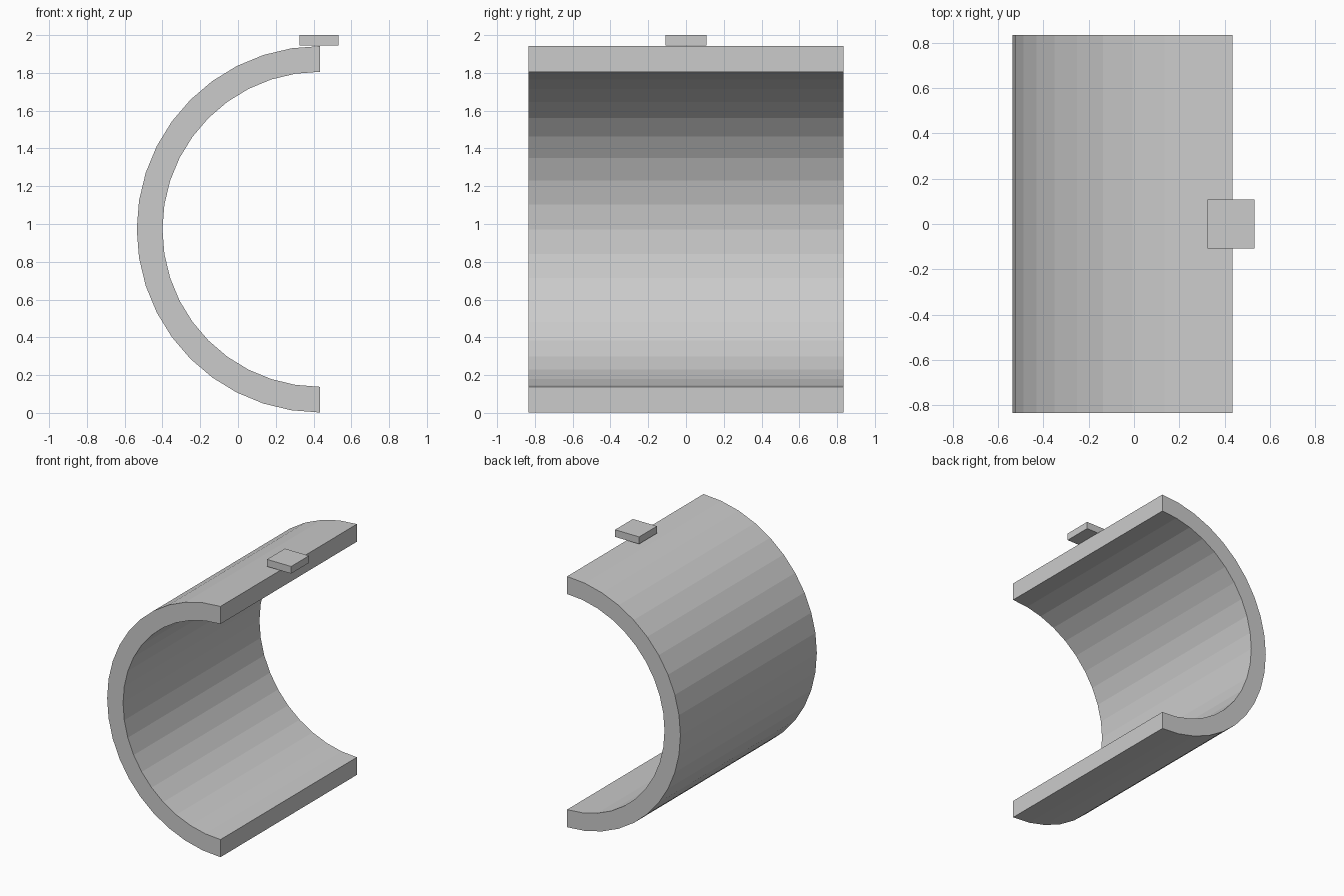
import bpy, bmesh
from math import sin, cos, pi

if "Cube" in bpy.data.objects:
    bpy.data.objects.remove(bpy.data.objects["Cube"])

CX, CZ = 0.434, 0.972          # axis of the half pipe
R_OUT, R_IN = 0.970, 0.834
HALF_LEN = 0.834
SEGMENTS = 20


def new_object(name, bm):
    bmesh.ops.recalc_face_normals(bm, faces=bm.faces)
    mesh = bpy.data.meshes.new(name)
    bm.to_mesh(mesh)
    bm.free()
    obj = bpy.data.objects.new(name, mesh)
    bpy.context.collection.objects.link(obj)
    return obj


# Half-pipe shell: a wall cross-section swept in flat steps from top to bottom
bm = bmesh.new()
rings = []
for i in range(SEGMENTS + 1):
    a = pi / 2 + pi * i / SEGMENTS
    corners = [(R_OUT, -HALF_LEN), (R_OUT, HALF_LEN), (R_IN, HALF_LEN), (R_IN, -HALF_LEN)]
    rings.append([bm.verts.new((CX + r * cos(a), y, CZ + r * sin(a))) for r, y in corners])
for a, b in zip(rings, rings[1:]):
    for k in range(4):
        n = (k + 1) % 4
        bm.faces.new((a[k], a[n], b[n], b[k]))
bm.faces.new(rings[0])
bm.faces.new(rings[-1])
new_object("half_pipe_shell", bm)

# Small latch plate resting on the top edge
bm = bmesh.new()
bmesh.ops.create_cube(bm, size=1)
z0, z1 = 1.945, 2.0
bmesh.ops.scale(bm, vec=(0.206, 0.218, z1 - z0), verts=bm.verts)
bmesh.ops.translate(bm, vec=(0.428, 0, (z0 + z1) / 2), verts=bm.verts)
new_object("latch_plate", bm)
